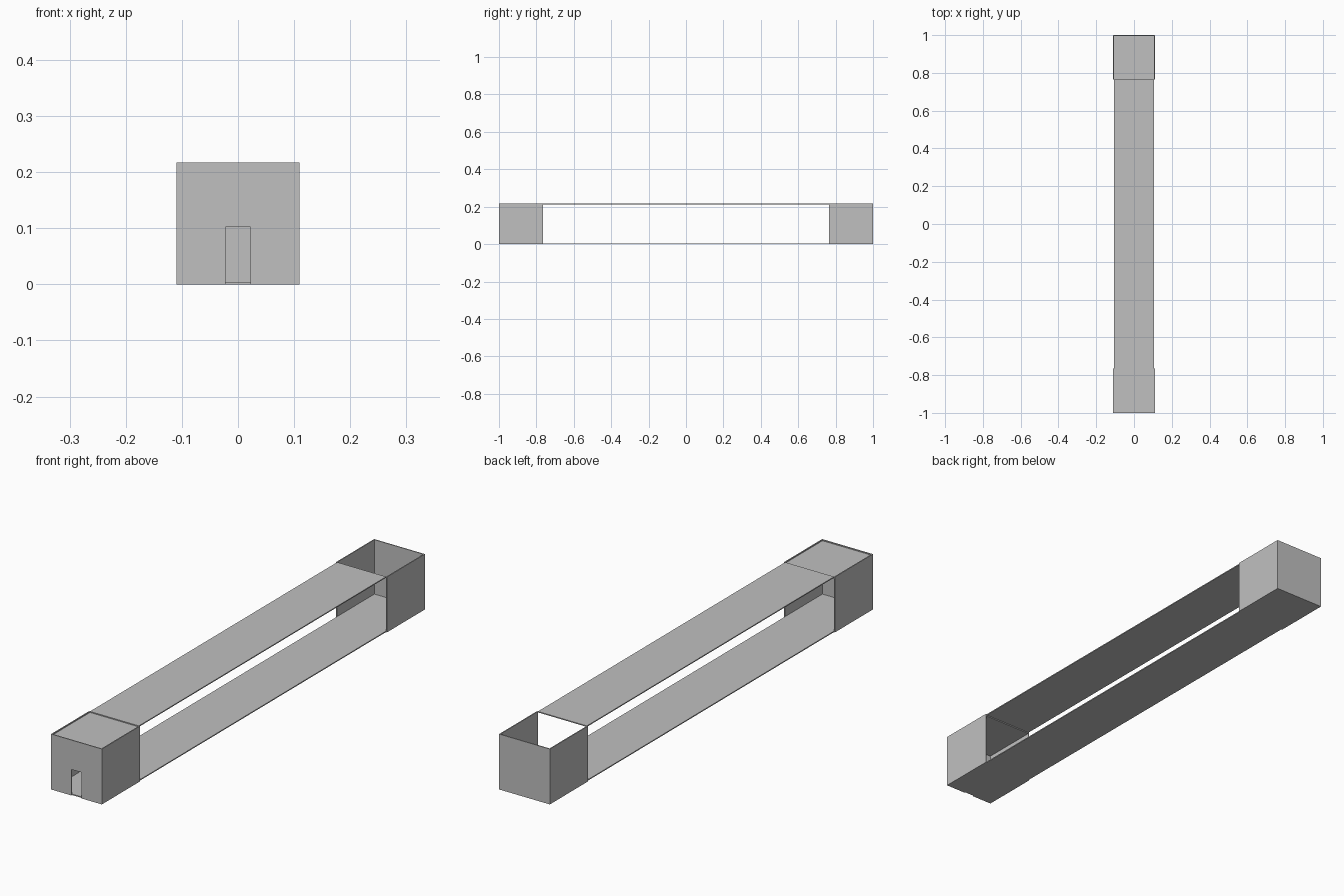
import bpy

cube = bpy.data.objects.get("Cube")
if cube:
    bpy.data.objects.remove(cube, do_unlink=True)

grey = bpy.data.materials.new("plain_grey")
grey.use_nodes = True
GREY = (0.53, 0.53, 0.53, 1)
grey.diffuse_color = GREY
grey.node_tree.nodes["Principled BSDF"].inputs["Base Color"].default_value = GREY

T = 0.004        # panel thickness
W = 0.11         # outer half width
IN = W - T       # inner half width
H = 0.217        # wall height
L = 1.0          # half length
E = 0.765        # inner end of the end boxes
DOOR_W, DOOR_H = 0.022, 0.102


def panel(name, x, y, z):
    """Box panel from (min, max) ranges on each axis."""
    bpy.ops.mesh.primitive_cube_add(size=1, location=[sum(r) / 2 for r in (x, y, z)])
    obj = bpy.context.object
    obj.name = name
    obj.scale = [r[1] - r[0] for r in (x, y, z)]
    bpy.ops.object.transform_apply(location=False, rotation=False, scale=True)
    obj.data.materials.append(grey)
    return obj


inner = (-IN, IN)

# Side walls and floors of both end boxes
for end, span in (("front", (-L, -E)), ("back", (E, L))):
    panel(end + "_left_wall", (IN, W), span, (0, H))
    panel(end + "_right_wall", (-W, -IN), span, (0, H))
    floor_span = (max(span[0], -L + T), min(span[1], L - T))
    panel(end + "_floor", inner, floor_span, (0, T))

# Back wall; the back box has no roof
panel("back_wall", inner, (L - T, L), (0, H))

# Slightly recessed roof of the front box
panel("front_roof", inner, (-L + T, -E), (H - 2 * T, H - T))

# Front wall as one outline with the doorway left out
outline = [(-IN, 0), (-DOOR_W, 0), (-DOOR_W, DOOR_H), (DOOR_W, DOOR_H),
           (DOOR_W, 0), (IN, 0), (IN, H), (-IN, H)]
n = len(outline)
verts = [(x, y, z) for y in (-L, -L + T) for x, z in outline]
faces = [list(range(n)), list(range(2 * n - 1, n - 1, -1))]
faces += [[(i + 1) % n, i, i + n, (i + 1) % n + n] for i in range(n)]
mesh = bpy.data.meshes.new("front_wall")
mesh.from_pydata(verts, [], faces)
mesh.materials.append(grey)
bpy.context.collection.objects.link(bpy.data.objects.new("front_wall", mesh))

# Long panels joining the two boxes
panel("long_floor", inner, (-E, E), (0, T))
panel("long_ceiling", inner, (-E, E), (H - T, H))
